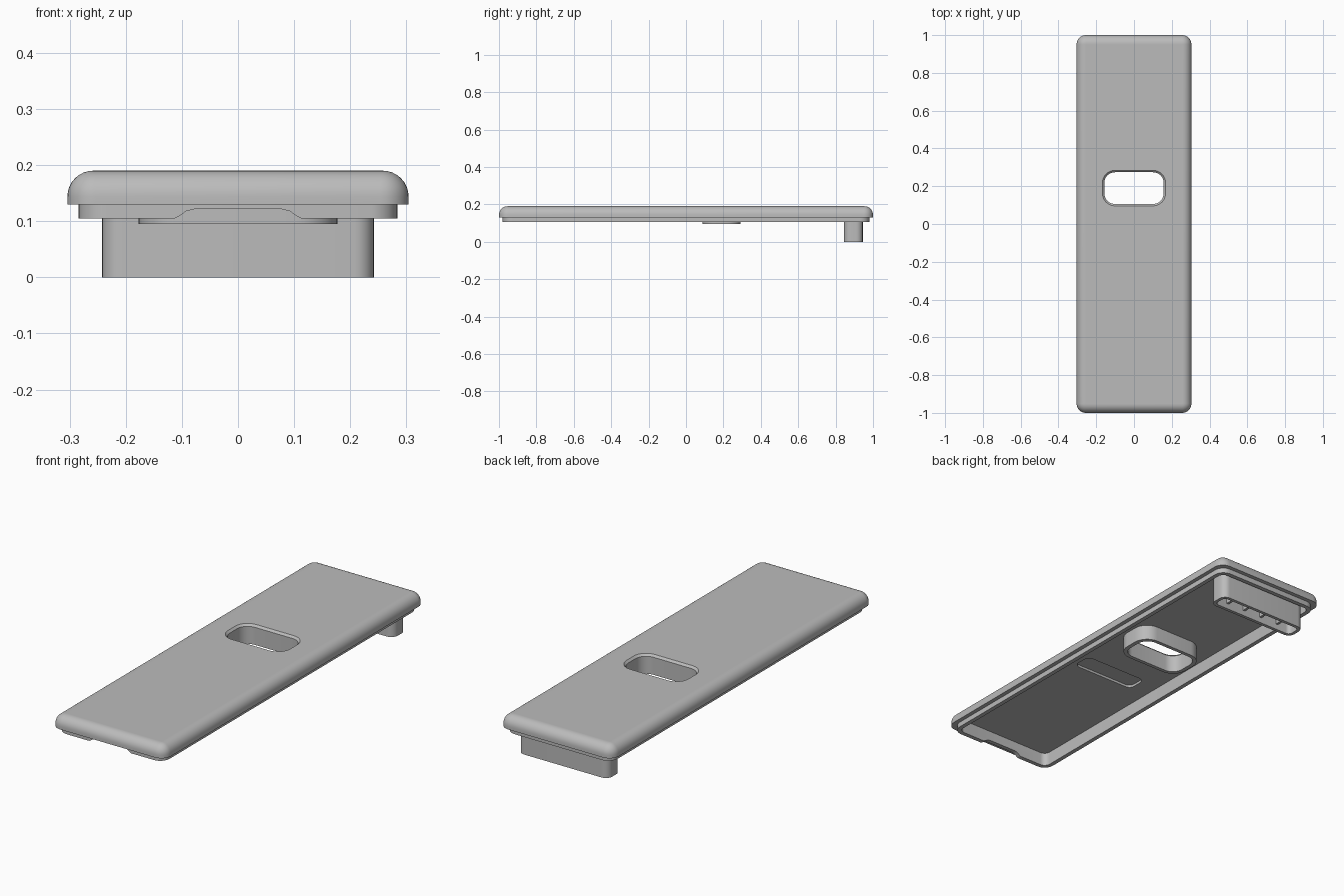
import bpy, bmesh, math

if "Cube" in bpy.data.objects:
    bpy.data.objects.remove(bpy.data.objects["Cube"], do_unlink=True)

# One plain grey plastic
grey = bpy.data.materials.new("light grey plastic")
grey.use_nodes = True
grey.diffuse_color = (0.5, 0.5, 0.5, 1)
grey.node_tree.nodes["Principled BSDF"].inputs["Base Color"].default_value = (0.5, 0.5, 0.5, 1)


def ring(hx, hy, r, z, cy=0.0, steps=8):
    """Rounded rectangle outline with a fixed point count."""
    pts = []
    for k, (sx, sy) in enumerate([(1, 1), (-1, 1), (-1, -1), (1, -1)]):
        for i in range(steps + 1):
            a = math.pi / 2 * (k + i / steps)
            pts.append((sx * (hx - r) + r * math.cos(a),
                        cy + sy * (hy - r) + r * math.sin(a), z))
    return pts


def finish(name, bm):
    bmesh.ops.recalc_face_normals(bm, faces=bm.faces)
    mesh = bpy.data.meshes.new(name)
    bm.to_mesh(mesh)
    bm.free()
    mesh.materials.append(grey)
    ob = bpy.data.objects.new(name, mesh)
    bpy.context.collection.objects.link(ob)
    return ob


def loft(name, rings, closed=True):
    """Skin successive rings; closed joins last to first, otherwise the ends are capped."""
    bm = bmesh.new()
    loops = [[bm.verts.new(p) for p in pts] for pts in rings]
    pairs = list(zip(loops, loops[1:]))
    if closed:
        pairs.append((loops[-1], loops[0]))
    else:
        bm.faces.new(loops[0])
        bm.faces.new(loops[-1])
    for a, b in pairs:
        for i in range(len(a)):
            j = (i + 1) % len(a)
            bm.faces.new((a[i], a[j], b[j], b[i]))
    return finish(name, bm)


def activate(ob):
    bpy.ops.object.select_all(action='DESELECT')
    ob.select_set(True)
    bpy.context.view_layer.objects.active = ob


def cut(ob, cutter):
    cutter.hide_render = True
    mod = ob.modifiers.new("cut", 'BOOLEAN')
    mod.operation = 'DIFFERENCE'
    mod.solver = 'EXACT'
    mod.object = cutter
    activate(ob)
    bpy.ops.object.modifier_apply(modifier=mod.name)
    bpy.data.objects.remove(cutter, do_unlink=True)


def smooth(ob):
    activate(ob)
    bpy.ops.object.shade_smooth_by_angle(angle=math.radians(30))


# Cover shell: rounded top, finger hole with collar, hollow underside, stepped lip
HX, HY, TOP, EDGE, CEIL, LIP = 0.304, 1.0, 0.19, 0.13, 0.17, 0.105
FILLET, HOLE_Y = 0.046, 0.19
rings = [ring(HX, HY, 0.05, EDGE)]
for i in range(9):
    a = math.pi / 2 * i / 8
    inset = FILLET * (1 - math.cos(a))
    rings.append(ring(HX - inset, HY - inset, 0.05 - inset,
                      TOP - FILLET + FILLET * math.sin(a)))
rings += [
    ring(HX - 0.049, HY - 0.049, 0.003, TOP),
    ring(0.167, 0.094, 0.066, TOP, HOLE_Y),
    ring(0.157, 0.084, 0.056, TOP - 0.01, HOLE_Y),
    ring(0.157, 0.084, 0.056, 0.095, HOLE_Y),
    ring(0.177, 0.102, 0.074, 0.095, HOLE_Y),
    ring(0.177, 0.102, 0.074, CEIL, HOLE_Y),
    ring(0.263, 0.959, 0.03, CEIL),
    ring(0.263, 0.959, 0.03, LIP),
    ring(0.284, 0.98, 0.05, LIP),
    ring(0.284, 0.98, 0.05, EDGE),
]
shell = loft("cover_shell", rings)

# Notch in the front lip
half = [(0.115, 0.09), (0.113, LIP), (0.105, 0.109), (0.092, 0.118), (0.075, 0.122)]
outline = half + [(-x, z) for x, z in reversed(half)]
cut(shell, loft("notch_cutter", [[(x, y, z) for x, z in outline] for y in (-0.99, -0.95)], False))

# Shallow pocket in the underside
cut(shell, loft("pocket_cutter",
                [ring(0.17, 0.05, 0.03, z, -0.18) for z in (CEIL - 0.01, CEIL + 0.012)], False))
smooth(shell)

# Hollow hanging clip near the back
CLIP_Y = 0.895
clip = loft("rear_clip", [
    ring(0.242, 0.05, 0.035, CEIL + 0.005, CLIP_Y),
    ring(0.242, 0.05, 0.035, 0, CLIP_Y),
    ring(0.226, 0.034, 0.02, 0, CLIP_Y),
    ring(0.226, 0.034, 0.02, CEIL + 0.005, CLIP_Y),
])
smooth(clip)

# Stiffening ribs inside the clip
for n, x in enumerate((-0.15, -0.05, 0.05, 0.15)):
    bpy.ops.mesh.primitive_cube_add(size=1, location=(x, CLIP_Y, 0.1))
    rib = bpy.context.object
    rib.name = f"clip_rib_{n + 1}"
    rib.scale = (0.012, 0.076, 0.145)
    rib.data.materials.append(grey)
